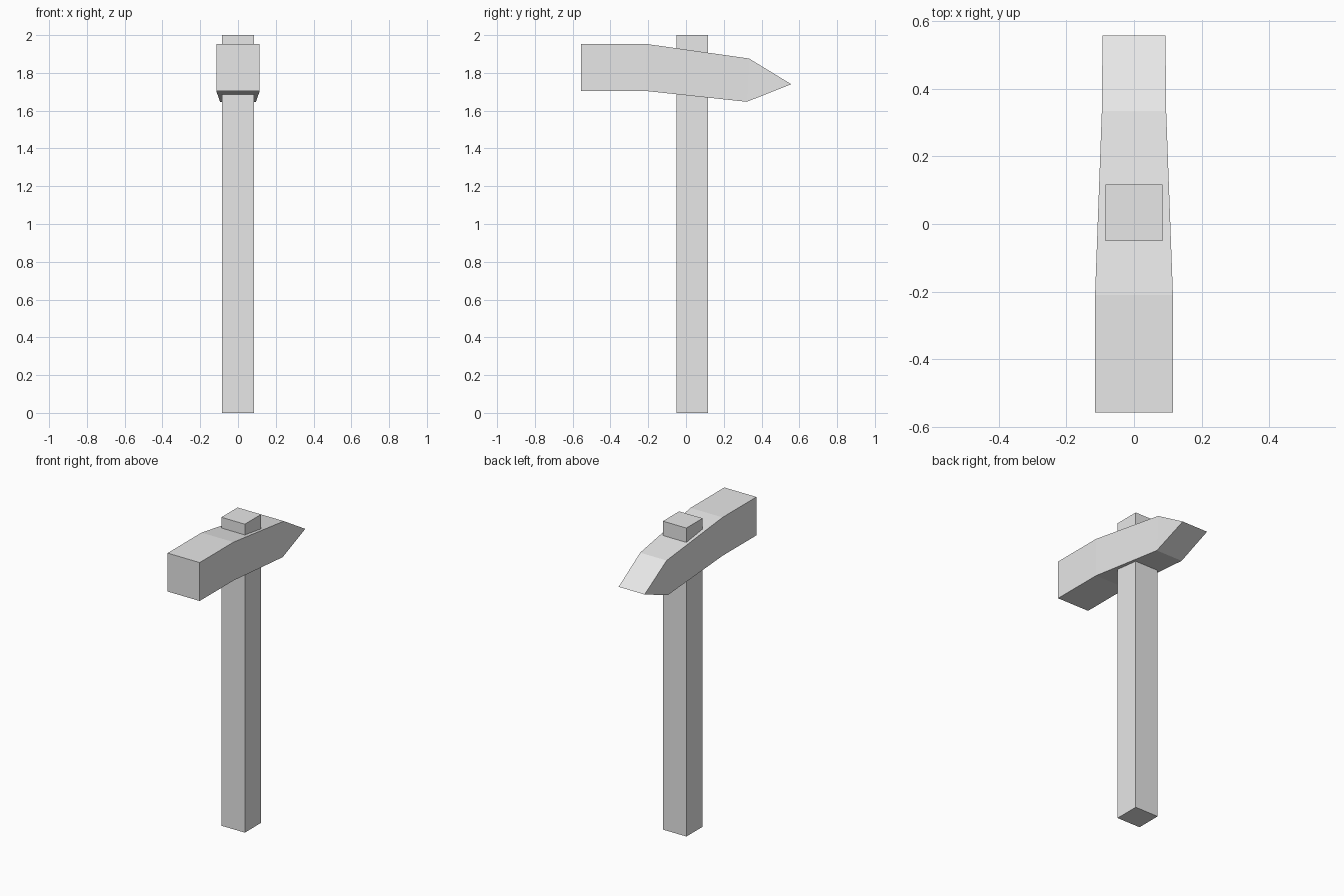
import bpy
import bmesh

default_cube = bpy.data.objects.get("Cube")
if default_cube:
    bpy.data.objects.remove(default_cube, do_unlink=True)

GREY = (0.8, 0.8, 0.8, 1.0)
material = bpy.data.materials.new("light grey")
material.use_nodes = True
material.diffuse_color = GREY
shader = next(n for n in material.node_tree.nodes if n.type == "BSDF_PRINCIPLED")
shader.inputs["Base Color"].default_value = GREY


def add_object(name, bm):
    """Turn a bmesh into a flat shaded grey object."""
    bmesh.ops.recalc_face_normals(bm, faces=bm.faces)
    mesh = bpy.data.meshes.new(name)
    bm.to_mesh(mesh)
    bm.free()
    mesh.materials.append(material)
    obj = bpy.data.objects.new(name, mesh)
    bpy.context.collection.objects.link(obj)
    return obj


def loft(name, sections):
    """Join (half width, bottom (y, z), top (y, z)) sections into a closed bar."""
    bm = bmesh.new()
    rings = []
    for half, bottom, top in sections:
        corners = [(-half, *bottom), (half, *bottom), (half, *top), (-half, *top)]
        rings.append([bm.verts.new(c) for c in corners])
    for a, b in zip(rings, rings[1:]):
        for i in range(4):
            j = (i + 1) % 4
            bm.faces.new((a[i], a[j], b[j], b[i]))
    bm.faces.new(rings[0])
    bm.faces.new(rings[-1])
    # Close the wedge where the last section has no height
    bmesh.ops.remove_doubles(bm, verts=bm.verts, dist=0.0001)
    bmesh.ops.dissolve_degenerate(bm, edges=bm.edges, dist=0.0001)
    return add_object(name, bm)


# Head: square striking end, drooping taper, wedge peen at the back
loft("hammer_head", [
    (0.115, (-0.557, 1.704), (-0.557, 1.953)),
    (0.115, (-0.21, 1.704), (-0.21, 1.953)),
    (0.095, (0.322, 1.647), (0.334, 1.876)),
    (0.093, (0.557, 1.74), (0.557, 1.74)),
])

# Handle: square post that passes through the head
loft("handle", [
    (0.084, (-0.05, 0), (-0.05, 2)),
    (0.084, (0.116, 0), (0.116, 2)),
])
